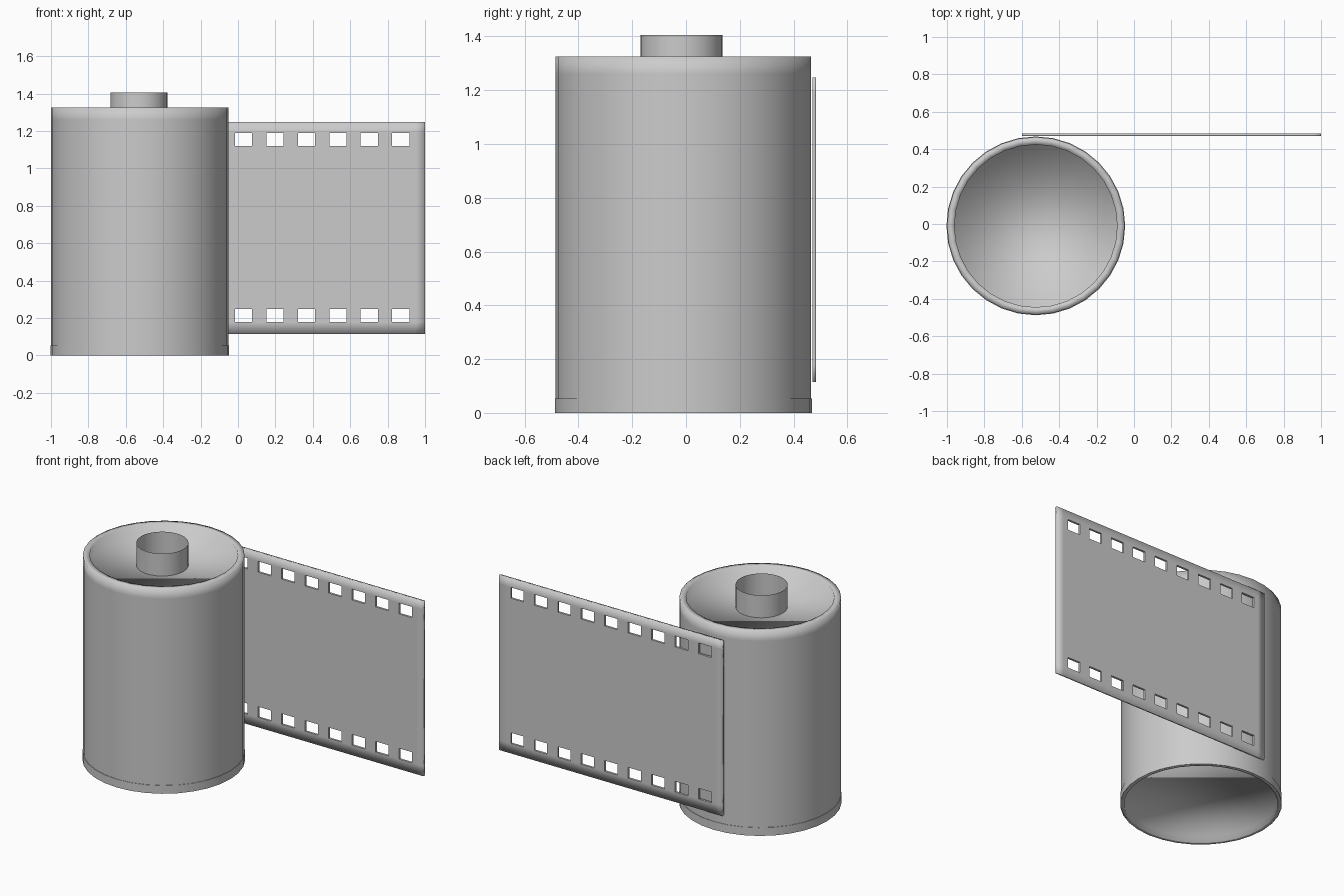
import bpy
import bmesh
import math

cube = bpy.data.objects.get("Cube")
if cube:
    bpy.data.objects.remove(cube, do_unlink=True)

# Single plain grey
GREY = (0.6, 0.6, 0.6, 1.0)
grey = bpy.data.materials.new("plain_grey")
grey.use_nodes = True
grey.diffuse_color = GREY
grey.node_tree.nodes["Principled BSDF"].inputs["Base Color"].default_value = GREY


def add_object(name, bm):
    """Smooth-shade the mesh and link it as a named object."""
    for face in bm.faces:
        face.smooth = True
    mesh = bpy.data.meshes.new(name)
    bm.to_mesh(mesh)
    bm.free()
    mesh.materials.append(grey)
    obj = bpy.data.objects.new(name, mesh)
    bpy.context.collection.objects.link(obj)
    return obj


def lathe(name, profile, center, sides=32, caps=False, closed=False):
    """Turn a (radius, height) profile around an upright axis."""
    bm = bmesh.new()
    rings = []
    for radius, z in profile:
        ring = []
        for i in range(sides):
            a = 2 * math.pi * i / sides
            ring.append(bm.verts.new((center[0] + radius * math.cos(a),
                                      center[1] + radius * math.sin(a), z)))
        rings.append(ring)
    pairs = list(zip(rings, rings[1:]))
    if closed:
        pairs.append((rings[-1], rings[0]))
    for low, high in pairs:
        for i in range(sides):
            j = (i + 1) % sides
            bm.faces.new((low[i], low[j], high[j], high[i]))
    if caps:
        bm.faces.new(list(reversed(rings[0])))
        bm.faces.new(rings[-1])
    return add_object(name, bm)


# Canister with recessed floor on top and underneath
AXIS = (-0.525, -0.01)
R = 0.475
lathe("canister_body",
      [(0.455, 0.04), (0.455, 0.0), (R, 0.0), (R, 0.05), (R, 1.26),
       (R, 1.325), (0.435, 1.325), (0.435, 1.26)],
      AXIS, caps=True)

# Thin crimped band around the foot
band = lathe("base_band", [(0.47, 0.0), (0.478, 0.0), (0.478, 0.053), (0.47, 0.053)],
             AXIS, closed=True)
band.data.set_sharp_from_angle(angle=math.radians(40))

# Open spool tube standing in the top recess
lathe("spool_tube", [(0.153, 1.255), (0.153, 1.405)], (-0.53, -0.017))


# Film strip: a grid with the sprocket holes left out
X0, X1, Z0, Z1 = -0.6, 1.0, 0.115, 1.248
Y_FRONT, THICK = 0.47, 0.014
HOLES, PITCH, HOLE_W = 9, 0.168, 0.092
xs = [X0, X0 + 0.05]
for i in range(HOLES):
    c = -0.474 + PITCH * i
    xs += [c - HOLE_W / 2, c + HOLE_W / 2]
xs += [X1 - 0.05, X1]
zs = [Z0, 0.179, 0.249, 1.12, 1.19, Z1]

bm = bmesh.new()
grid = [[bm.verts.new((x, Y_FRONT, z)) for z in zs] for x in xs]
for i in range(len(xs) - 1):
    for k in range(len(zs) - 1):
        is_hole = k in (1, 3) and 2 <= i < 2 + 2 * HOLES and i % 2 == 0
        if not is_hole:
            bm.faces.new((grid[i][k], grid[i + 1][k],
                          grid[i + 1][k + 1], grid[i][k + 1]))
front = list(bm.faces)
back = bmesh.ops.extrude_face_region(bm, geom=front, use_keep_orig=True)["geom"]
bmesh.ops.translate(bm, vec=(0, THICK, 0),
                    verts=[g for g in back if isinstance(g, bmesh.types.BMVert)])
bmesh.ops.recalc_face_normals(bm, faces=bm.faces)


def on_border(vert):
    x, _, z = vert.co
    return min(x - X0, X1 - x, z - Z0, Z1 - z) < 0.001


# Crisp hole rims, soft outer border
for edge in bm.edges:
    if not any(on_border(v) for v in edge.verts):
        if len(edge.link_faces) == 2 and edge.calc_face_angle() > 0.5:
            edge.smooth = False
add_object("film_strip", bm)
